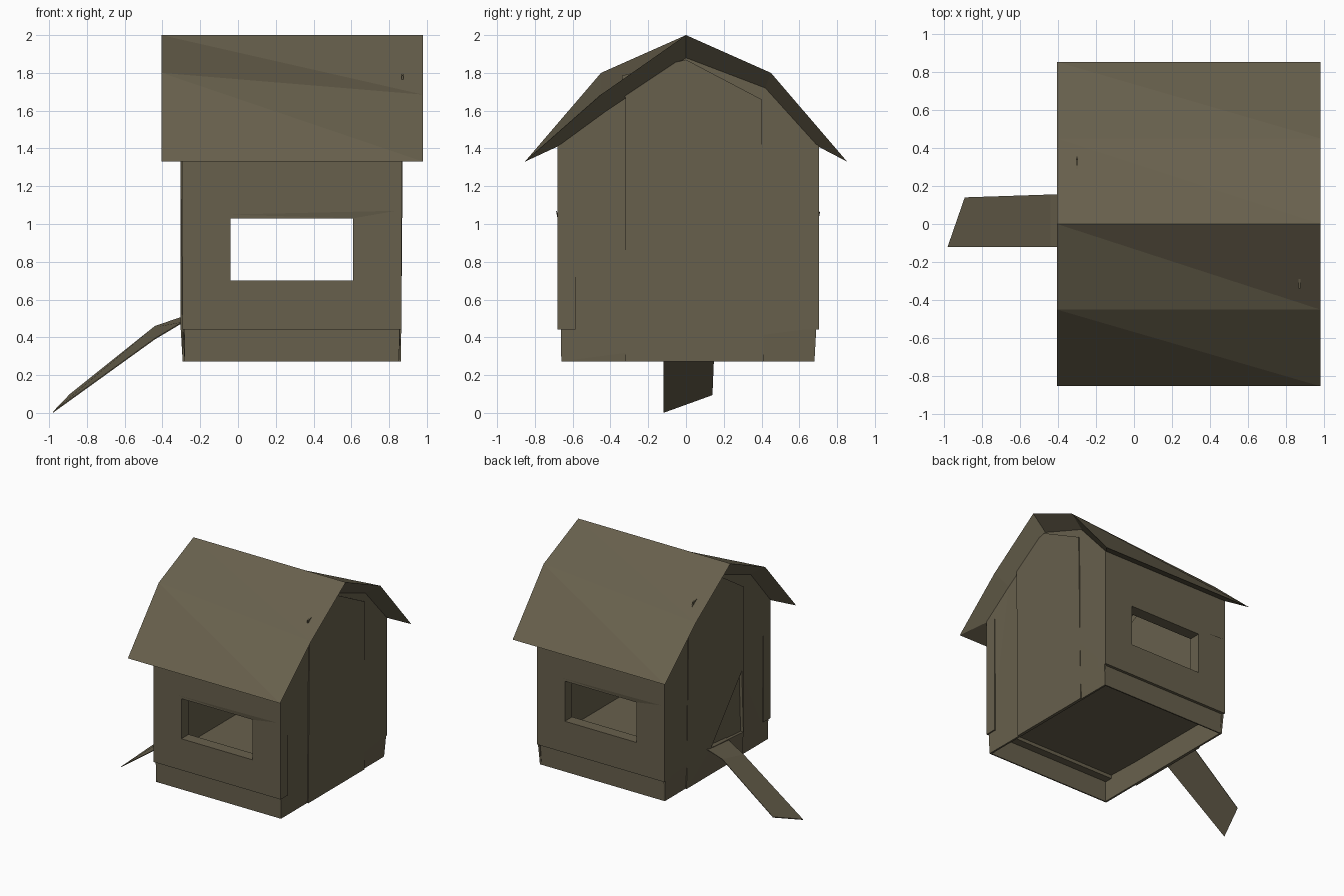
import bpy, bmesh
from mathutils import Vector

cube = bpy.data.objects.get("Cube")
if cube:
    bpy.data.objects.remove(cube, do_unlink=True)

wood = bpy.data.materials.new("weathered_wood")
wood.use_nodes = True
colour = (0.137, 0.117, 0.073, 1)
wood.diffuse_color = colour
bsdf = wood.node_tree.nodes["Principled BSDF"]
bsdf.inputs["Base Color"].default_value = colour
bsdf.inputs["Roughness"].default_value = 0.9


def finish(name, bm):
    bmesh.ops.recalc_face_normals(bm, faces=bm.faces)
    mesh = bpy.data.meshes.new(name)
    bm.to_mesh(mesh)
    bm.free()
    mesh.materials.append(wood)
    obj = bpy.data.objects.new(name, mesh)
    bpy.context.collection.objects.link(obj)
    return obj


def panel(name, loops, axis, start, end):
    """Flat board: first loop is the outline, the others are holes."""
    bm = bmesh.new()
    for loop in loops:
        verts = []
        for u, z in loop:
            verts.append(bm.verts.new((start, u, z) if axis == "x" else (u, start, z)))
        for i, v in enumerate(verts):
            bm.edges.new((v, verts[i - 1]))
    bmesh.ops.triangle_fill(bm, edges=bm.edges[:], use_beauty=True)
    ret = bmesh.ops.extrude_face_region(bm, geom=bm.faces[:], use_keep_orig=True)
    moved = [g for g in ret["geom"] if isinstance(g, bmesh.types.BMVert)]
    step = end - start
    bmesh.ops.translate(bm, verts=moved, vec=(step, 0, 0) if axis == "x" else (0, step, 0))
    return finish(name, bm)


def rect(u0, u1, z0, z1):
    return [(u0, z0), (u1, z0), (u1, z1), (u0, z1)]


BASE = 0.273

# Front and back walls with window openings, and the set-in skirts
window = rect(-0.04, 0.61, 0.70, 1.03)
for side, outer, skirt, s in (("front", -0.68, -0.66, -1), ("back", 0.703, 0.68, 1)):
    panel(side + "_wall", [rect(-0.295, 0.865, 0.442, 1.42), window], "y", outer, outer - s * 0.095)
    panel(side + "_skirt", [rect(-0.28, 0.85, BASE, 0.46)], "y", skirt, skirt - s * 0.01)

# Gable walls with centre boards and inner lining; the ramp side has a slanted doorway
doorway = [(0.11, 0.50), (-0.31, 0.47), (-0.29, 0.98)]
for side, x, s in (("left", 0.85, 1), ("right", -0.28, -1)):
    holes = [doorway] if side == "right" else []
    front_kink, back_kink = (1.60, 1.72) if s > 0 else (1.72, 1.60)
    face, out = x + s * 0.015, x + s * 0.025
    outline = [(-0.66, BASE), (0.68, BASE), (0.69, 0.45), (0.70, 1.41),
               (0.42, back_kink), (0, 1.88), (-0.42, front_kink), (-0.68, 1.41)]
    board = [(-0.32, BASE), (0.41, BASE), (0.40, 1.66), (0, 1.87), (-0.32, 1.66)]
    # One corner of each board pokes through the sagging roof
    tip = (-s * 0.34, 1.785)
    board.insert(4 if s > 0 else 3, tip)
    gable = panel(side + "_gable", [outline] + holes, "x", x, face)
    boards = panel(side + "_centre_boards", [board] + holes, "x", face, out)
    for obj in (gable, boards):
        for v in obj.data.vertices:
            if v.co.z < 0.3:
                v.co.x -= s * 0.012
    lining = [(-0.60, 0.48), (0.61, 0.48), (0.61, 1.42), (0, 1.80), (-0.60, 1.42)]
    panel(side + "_lining", [lining] + holes, "x", x, x - s * 0.07)

# Raised floor
panel("floor", [rect(-0.28, 0.85, 0.47, 0.49)], "y", -0.65, 0.66)

# Gambrel roof with a sagging kink at two opposite corners and a bevelled underside
SAG = 1.685
outer_left = [(-0.853, 1.33), (-0.45, 1.80), (0, 2.0), (0.45, SAG), (0.853, 1.33)]
outer_right = outer_left[:]
outer_right[1], outer_right[3] = (-0.45, SAG), (0.45, 1.80)
inner_left = [(-0.68, 1.41), (-0.42, 1.72), (0, 1.88), (0.42, 1.60), (0.70, 1.41)]
inner_right = inner_left[:]
inner_right[1], inner_right[3] = (-0.42, 1.60), (0.42, 1.72)
bm = bmesh.new()


def row(x, profile):
    return [bm.verts.new((x, y, z)) for y, z in profile]


ol, orr = row(-0.405, outer_left), row(0.98, outer_right)
il, ir = row(-0.29, inner_left), row(0.86, inner_right)
for j in range(4):
    for a, b in ((ol, orr), (il, ir)):
        bm.faces.new((a[j], b[j], a[j + 1]))
        bm.faces.new((b[j], b[j + 1], a[j + 1]))
    for a, b in ((ol, il), (orr, ir)):
        bm.faces.new((a[j], a[j + 1], b[j + 1], b[j]))
for j in (0, 4):
    bm.faces.new((ol[j], orr[j], ir[j], il[j]))
finish("roof", bm)

# Entrance ramp: a bent thin plank with a skewed foot
bm = bmesh.new()
pairs = [((-0.28, 0.16, 0.515), (-0.28, -0.12, 0.49)),
         ((-0.44, 0.155, 0.46), (-0.44, -0.12, 0.395)),
         ((-0.89, 0.14, 0.10), (-0.98, -0.12, 0.006))]
rails = []
for pair in pairs:
    top = [bm.verts.new(p) for p in pair]
    low = [bm.verts.new(Vector(p) - Vector((0, 0, 0.006))) for p in pair]
    rails.append((top[0], top[1], low[1], low[0]))
for a, b in zip(rails, rails[1:]):
    for i in range(4):
        k = (i + 1) % 4
        bm.faces.new((a[i], a[k], b[k], b[i]))
bm.faces.new(rails[0])
bm.faces.new(rails[-1])
finish("ramp", bm)

# Warped lintel slivers over the windows, turned half round on the back
for side, y, s in (("front", -0.68, -1), ("back", 0.703, 1)):
    bm = bmesh.new()
    sliver = []
    for x, depth, z in ((-0.06, 0, 1.05), (0.61, 0, 1.03), (0.84, 0.008, 1.07), (0.61, 0, 1.06)):
        sliver.append(bm.verts.new((x if s < 0 else 0.57 - x, y + s * depth, z)))
    a, b, c, d = sliver
    for f in ((a, b, c), (a, c, d), (b, d, c), (a, d, b)):
        bm.faces.new(f)
    finish(side + "_lintel", bm)
